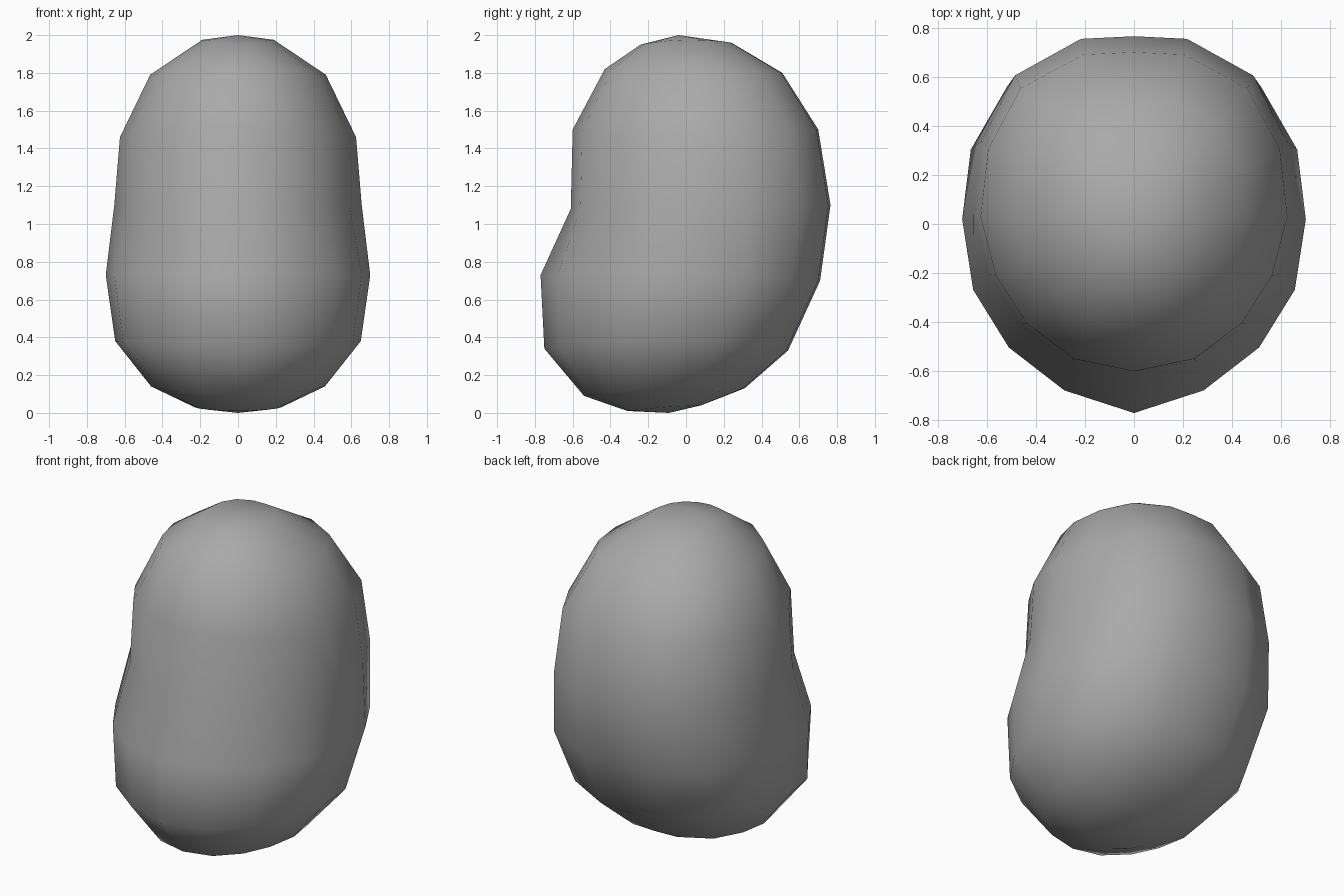
import bpy
import bmesh

cube = bpy.data.objects.get("Cube")
if cube:
    bpy.data.objects.remove(cube, do_unlink=True)

# Flat colour
grey = bpy.data.materials.new("mid grey")
grey.use_nodes = True
colour = (0.4, 0.4, 0.4, 1)
grey.diffuse_color = colour
grey.node_tree.nodes["Principled BSDF"].inputs["Base Color"].default_value = colour

# Half cross-section, from front middle round the side to back middle
HALF = [(0, -1), (.39, -.92), (.70, -.69), (.90, -.38), (1, 0),
        (.95, .41), (.74, .78), (.33, .985), (0, 1)]
SECTION = HALF + [(-u, v) for u, v in HALF[-2:0:-1]]

# Tilted rings: front y, front z, back y, back z, half width, side y, side z,
# and how far the front is drawn to a ridge
RINGS = [
    (-.24, 1.95, .24, 1.96, .19, 0, 1.975, 0),
    (-.43, 1.82, .51, 1.80, .465, .03, 1.79, 0),
    (-.60, 1.50, .70, 1.50, .625, .03, 1.46, 0),
    (-.61, 1.08, .765, 1.10, .655, .04, 1.10, 0),
    (-.77, .73, .71, .70, .70, .02, .73, .04),
    (-.75, .34, .54, .33, .65, -.08, .38, .04),
    (-.54, .09, .31, .13, .46, -.11, .14, 0),
    (-.31, .01, .08, .04, .23, -.11, .03, 0),
]


def ring_point(ring, u, v):
    fy, fz, by, bz, width, sy, sz, ridge = ring
    if u and v < 0:
        u, v = u * (1 + ridge), v * (1 - ridge)
    reach = by - sy if v > 0 else sy - fy
    z = sz + (bz - fz) / 2 * v + ((fz + bz) / 2 - sz) * v * v
    return (u * width, sy + v * reach, z)


# Bean-shaped body: bridged rings closed by a fan at each pole
bm = bmesh.new()
loops = [[bm.verts.new(ring_point(r, u, v)) for u, v in SECTION] for r in RINGS]
top = bm.verts.new((0, -.04, 2))
bottom = bm.verts.new((0, -.09, 0))
count = len(SECTION)
for i in range(count):
    j = (i + 1) % count
    bm.faces.new((top, loops[0][i], loops[0][j]))
    bm.faces.new((bottom, loops[-1][j], loops[-1][i]))
    for upper, lower in zip(loops, loops[1:]):
        bm.faces.new((upper[i], lower[i], lower[j], upper[j]))
bmesh.ops.recalc_face_normals(bm, faces=bm.faces)
for face in bm.faces:
    face.smooth = True

mesh = bpy.data.meshes.new("bean_body")
bm.to_mesh(mesh)
bm.free()
mesh.materials.append(grey)
body = bpy.data.objects.new("bean_body", mesh)
bpy.context.collection.objects.link(body)
